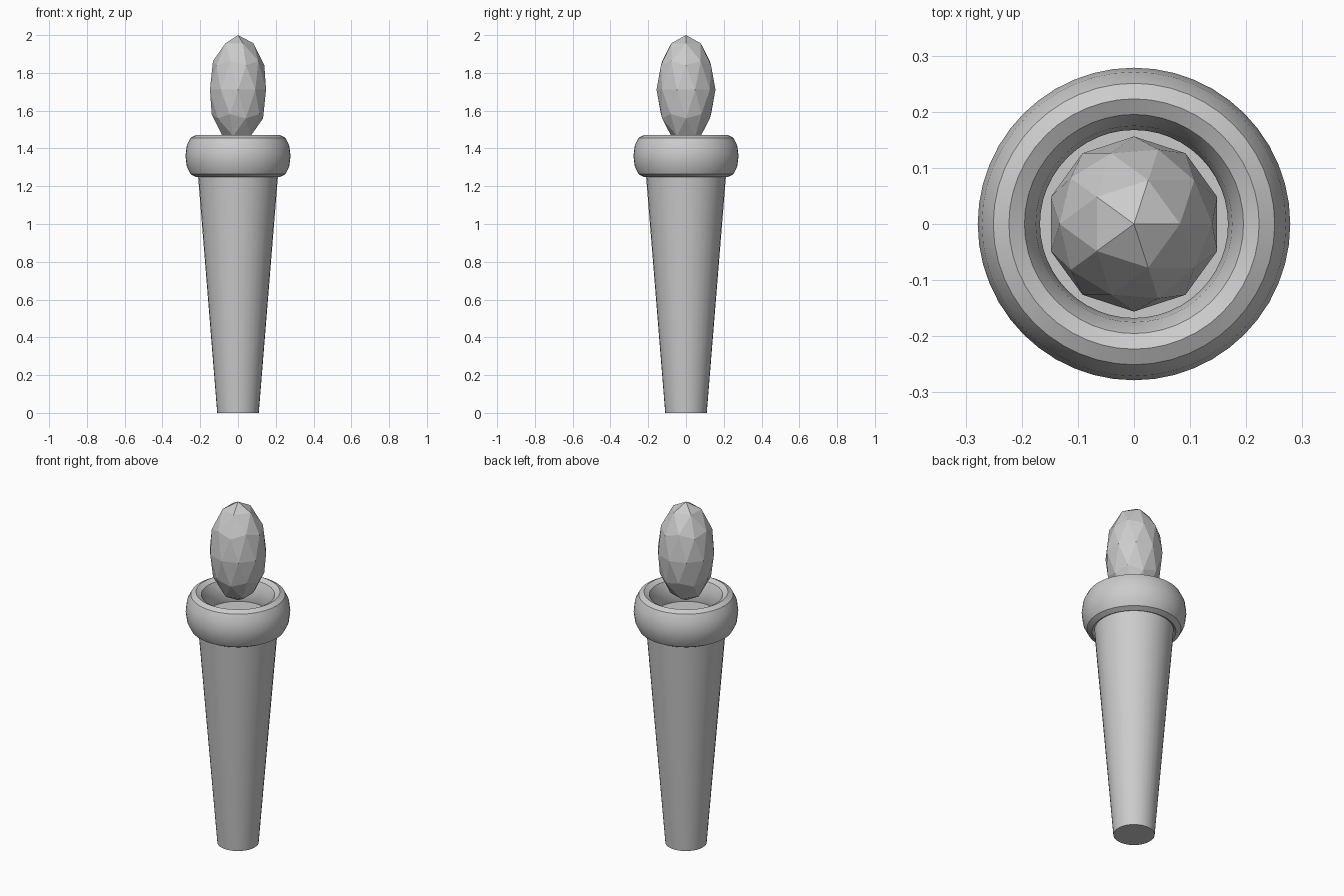
import bpy, math

if "Cube" in bpy.data.objects:
    bpy.data.objects.remove(bpy.data.objects["Cube"])


def finish(name, smooth=True):
    obj = bpy.context.object
    obj.name = name
    bpy.ops.object.transform_apply(location=False, rotation=False, scale=True)
    if smooth:
        bpy.ops.object.shade_smooth_by_angle(angle=math.radians(30))
    return obj


# Tapered handle, its flat top forms the floor of the bowl
HANDLE_H = 1.335
bpy.ops.mesh.primitive_cone_add(vertices=32, radius1=0.11, radius2=0.218,
                                depth=HANDLE_H, location=(0, 0, HANDLE_H / 2))
finish("handle")

# Thick collar: torus stretched to twice its height
bpy.ops.mesh.primitive_torus_add(major_segments=48, minor_segments=12,
                                 major_radius=0.223, minor_radius=0.0555,
                                 location=(0, 0, 1.36))
bpy.context.object.scale.z = 2
finish("collar")

# Faceted flame hovering in the collar
bpy.ops.mesh.primitive_ico_sphere_add(subdivisions=2, radius=1,
                                      location=(0, 0, 1.711))
bpy.context.object.scale = (0.156, 0.156, 0.289)
finish("flame", smooth=False)
